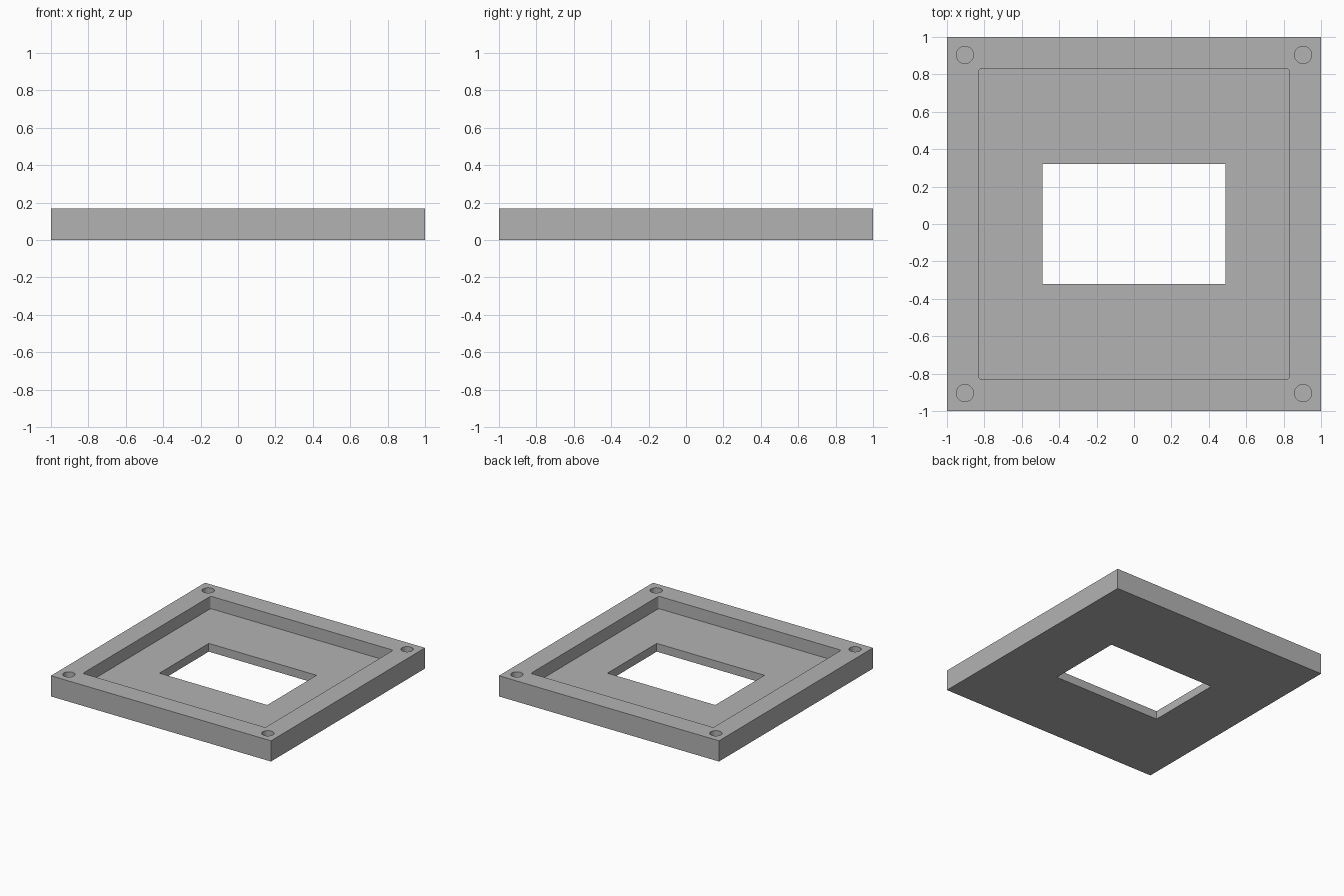
import bpy

if "Cube" in bpy.data.objects:
    bpy.data.objects.remove(bpy.data.objects["Cube"], do_unlink=True)

HEIGHT = 0.17
FLOOR = 0.068
HOLE_BOTTOM = 0.07

grey = bpy.data.materials.new("plain grey")
grey.use_nodes = True
colour = (0.45, 0.45, 0.45, 1)
grey.diffuse_color = colour
grey.node_tree.nodes["Principled BSDF"].inputs["Base Color"].default_value = colour


def box(name, half_x, half_y, bottom, top):
    bpy.ops.mesh.primitive_cube_add(size=2, location=(0, 0, (bottom + top) / 2))
    ob = bpy.context.object
    ob.name = name
    ob.scale = (half_x, half_y, (top - bottom) / 2)
    bpy.ops.object.transform_apply(location=True, rotation=False, scale=True)
    ob.data.materials.append(grey)
    return ob


def apply(ob, modifier):
    bpy.context.view_layer.objects.active = ob
    bpy.ops.object.modifier_apply(modifier=modifier.name)


def cut(ob, cutter):
    mod = ob.modifiers.new("cut", 'BOOLEAN')
    mod.operation = 'DIFFERENCE'
    mod.solver = 'EXACT'
    mod.object = cutter
    apply(ob, mod)
    bpy.data.objects.remove(cutter, do_unlink=True)


# Square base plate
plate = box("frame_plate", 1, 1, 0, HEIGHT)

# Recess with slightly rounded upright corners
recess = box("recess_cutter", 0.83, 0.83, FLOOR, HEIGHT + 0.1)
weights = recess.data.attributes.new("bevel_weight_edge", 'FLOAT', 'EDGE')
for edge in recess.data.edges:
    a, b = (recess.data.vertices[i].co for i in edge.vertices)
    weights.data[edge.index].value = 1.0 if abs(a.z - b.z) > 0.01 else 0.0
bevel = recess.modifiers.new("corners", 'BEVEL')
bevel.limit_method = 'WEIGHT'
bevel.width = 0.015
bevel.segments = 4
apply(recess, bevel)
cut(plate, recess)

# Rectangular window through the floor
cut(plate, box("window_cutter", 0.49, 0.32, -0.1, HEIGHT + 0.1))

# Blind round holes in the four corners
for x in (-0.904, 0.904):
    for y in (-0.904, 0.904):
        depth = HEIGHT + 0.1 - HOLE_BOTTOM
        bpy.ops.mesh.primitive_cylinder_add(
            vertices=32, radius=0.046, depth=depth,
            location=(x, y, HOLE_BOTTOM + depth / 2))
        hole = bpy.context.object
        hole.data.materials.append(grey)
        cut(plate, hole)

# Smooth the round walls, keep the hard edges
bpy.ops.object.select_all(action='DESELECT')
plate.select_set(True)
bpy.context.view_layer.objects.active = plate
bpy.ops.object.shade_smooth_by_angle()
